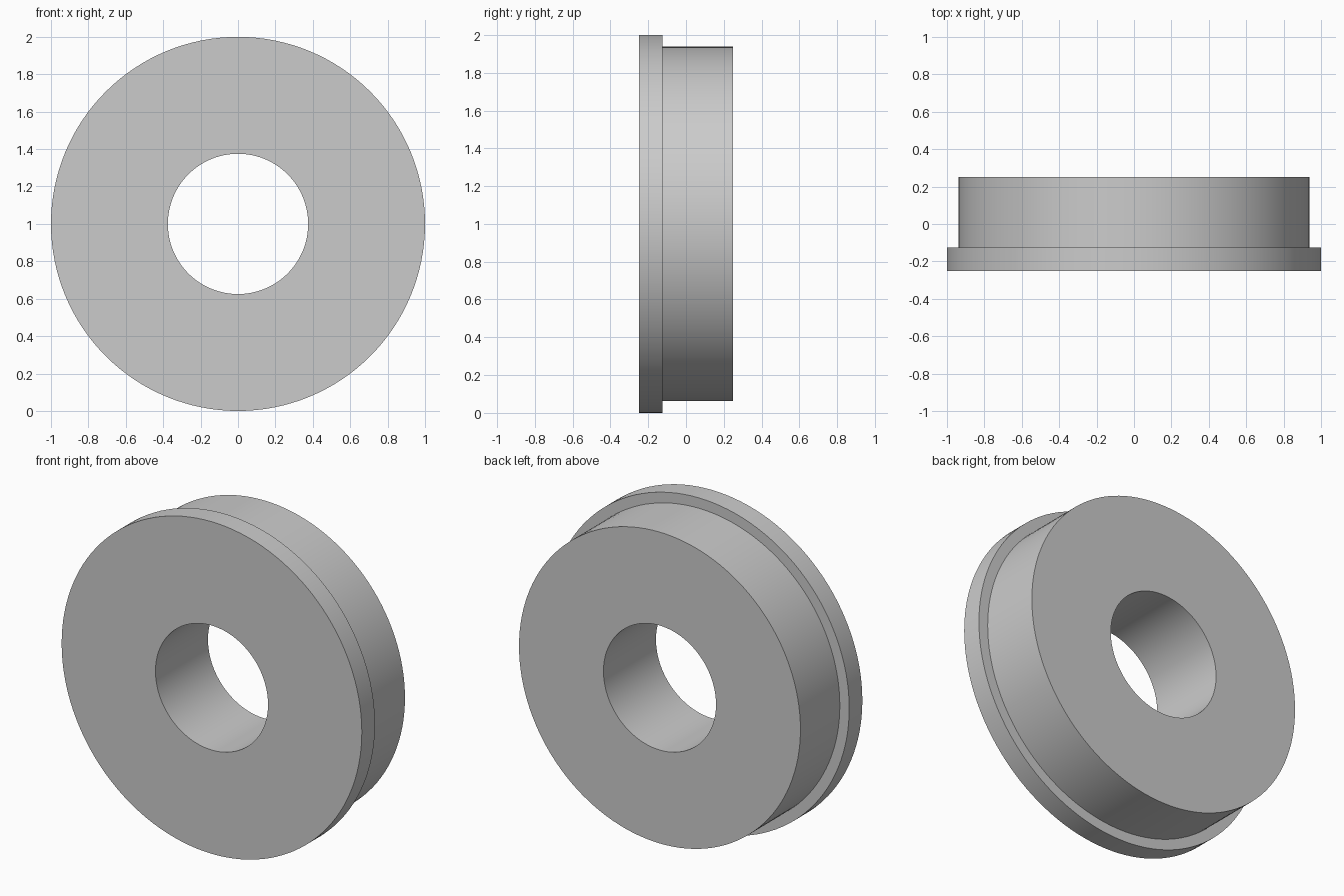
import bpy
import bmesh
from math import cos, sin, tau, radians

cube = bpy.data.objects.get("Cube")
if cube:
    bpy.data.objects.remove(cube, do_unlink=True)

SEGMENTS = 128
CENTRE_Z = 1.0
BORE, BODY, FLANGE = 0.375, 0.9375, 1.0
FRONT, STEP, BACK = -0.25, -0.125, 0.25

# Plain grey metal
grey = bpy.data.materials.new("plain_grey")
grey.use_nodes = True
colour = (0.6, 0.6, 0.6, 1.0)
grey.diffuse_color = colour
grey.node_tree.nodes["Principled BSDF"].inputs["Base Color"].default_value = colour


def revolve_ring(name, profile):
    """Sweep a closed (radius, y) profile around the y axis."""
    bm = bmesh.new()
    rings = []
    for i in range(SEGMENTS):
        a = tau * i / SEGMENTS
        rings.append([bm.verts.new((r * cos(a), y, CENTRE_Z + r * sin(a)))
                      for r, y in profile])
    n = len(profile)
    for i, ring in enumerate(rings):
        following = rings[(i + 1) % SEGMENTS]
        for j in range(n):
            k = (j + 1) % n
            bm.faces.new((ring[j], ring[k], following[k], following[j]))
    bmesh.ops.recalc_face_normals(bm, faces=bm.faces)
    mesh = bpy.data.meshes.new(name)
    bm.to_mesh(mesh)
    bm.free()
    obj = bpy.data.objects.new(name, mesh)
    bpy.context.collection.objects.link(obj)
    mesh.materials.append(grey)
    return obj


# Bushing with a thin flange at the front and a straight bore
bushing = revolve_ring("flanged_bushing", [
    (BORE, FRONT), (FLANGE, FRONT), (FLANGE, STEP),
    (BODY, STEP), (BODY, BACK), (BORE, BACK),
])

# Smooth the round walls, keep the rims sharp
bpy.ops.object.select_all(action="DESELECT")
bushing.select_set(True)
bpy.context.view_layer.objects.active = bushing
bpy.ops.object.shade_smooth_by_angle(angle=radians(30))
